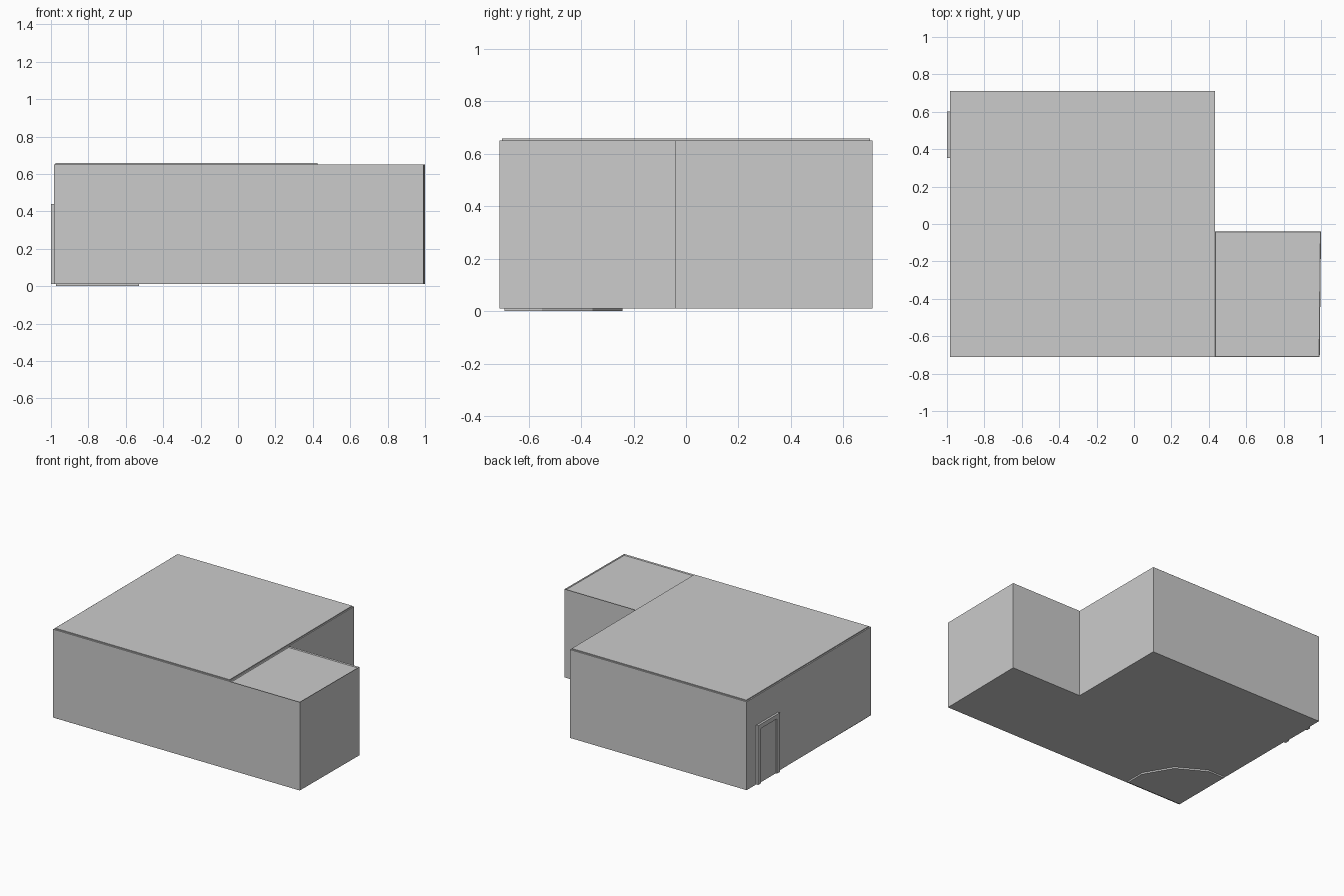
import bpy, bmesh

if "Cube" in bpy.data.objects:
    bpy.data.objects.remove(bpy.data.objects["Cube"])

FLOOR, WALL_TOP, ROOF_TOP = 0.011, 0.651, 0.658


def prism(name, outline, z0, z1, rim=0.0, sink=0.0):
    """Extrude a plan outline upward; optionally sink the top inside a thin rim."""
    bm = bmesh.new()
    face = bm.faces.new([bm.verts.new((x, y, z0)) for x, y in outline])
    ext = bmesh.ops.extrude_face_region(bm, geom=[face])
    bmesh.ops.translate(bm, vec=(0, 0, z1 - z0),
                        verts=[g for g in ext["geom"] if isinstance(g, bmesh.types.BMVert)])
    bmesh.ops.recalc_face_normals(bm, faces=bm.faces[:])
    if rim:
        top = max(bm.faces, key=lambda f: f.calc_center_median().z)
        bmesh.ops.inset_region(bm, faces=[top], thickness=rim)
        bmesh.ops.translate(bm, vec=(0, 0, -sink), verts=top.verts[:])
    mesh = bpy.data.meshes.new(name)
    bm.to_mesh(mesh)
    bm.free()
    obj = bpy.data.objects.new(name, mesh)
    bpy.context.collection.objects.link(obj)
    return obj


def rect(x0, x1, y0, y1):
    return [(x0, y0), (x1, y0), (x1, y1), (x0, y1)]


# Main block with its slightly inset roof slab
prism("main_block", rect(-0.984, 0.432, -0.711, 0.711), FLOOR, WALL_TOP)
prism("roof_slab", rect(-0.975, 0.424, -0.701, 0.702), WALL_TOP, ROOF_TOP)

# Side annex: end wall slightly skewed, roof sunk behind a thin rim
prism("annex", [(0.432, -0.711), (0.993, -0.711), (1.0, -0.039), (0.432, -0.039)],
      FLOOR, WALL_TOP, rim=0.005, sink=0.008)

# Door frame and recessed door leaf on the left wall
for side, y in (("front", 0.354), ("back", 0.57)):
    prism(f"door_jamb_{side}", rect(-1.0, -0.983, y, y + 0.032), FLOOR, 0.44)
prism("door_lintel", rect(-1.0, -0.983, 0.386, 0.57), 0.408, 0.44)
prism("door_leaf", rect(-0.99, -0.983, 0.386, 0.57), FLOOR, 0.408)

# Faceted quarter-round pad beneath the front left corner
prism("corner_pad", [(-0.972, -0.692), (-0.53, -0.692), (-0.53, -0.55),
                     (-0.643, -0.356), (-0.842, -0.243), (-0.972, -0.243)], 0.0, FLOOR)
